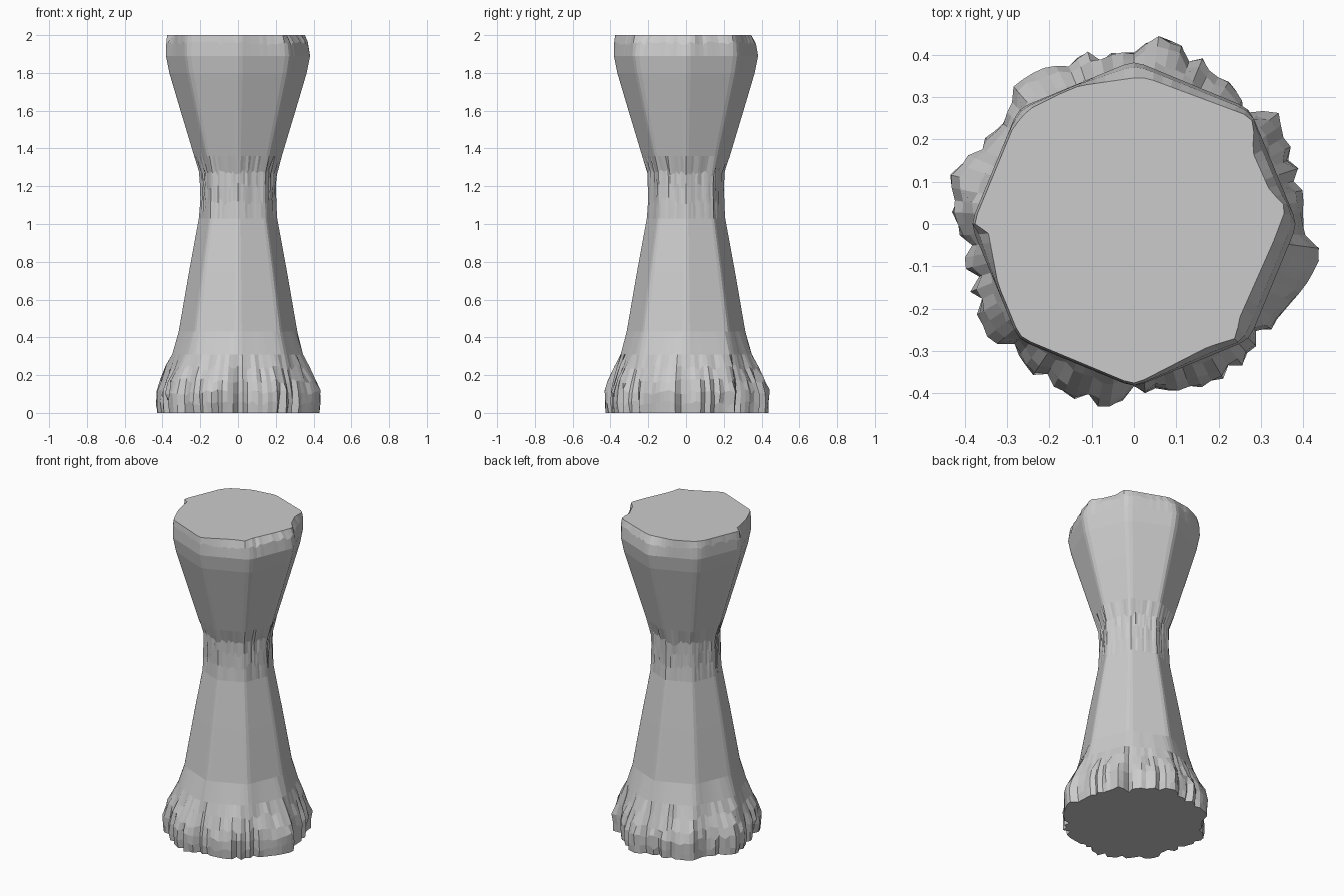
import bpy, bmesh, math, random

if "Cube" in bpy.data.objects:
    bpy.data.objects.remove(bpy.data.objects["Cube"])

random.seed(7)
COLS = 96

# Octagon body profile: (height, corner radius)
PROFILE = [(0.0, .405), (.05, .41), (.11, .41), (.17, .395), (.24, .37), (.31, .35),
           (.43, .318), (.75, .262), (1.03, .21), (1.12, .204), (1.2, .204),
           (1.27, .206), (1.36, .235), (1.6, .308), (1.8, .368), (1.89, .386),
           (1.96, .386), (2.0, .38)]

# Broken outline of the foot, and of the flat top
FOOT = [(.045, .445), (.14, .415), (.19, .345), (.23, .33), (.27, .27), (.32, .285),
        (.36, .23), (.395, .1), (.4, -.03), (.435, -.05), (.44, -.075), (.4, -.155),
        (.29, -.285), (.26, -.335), (.17, -.38), (0, -.405), (-.04, -.42), (-.055, -.445),
        (-.14, -.41), (-.24, -.35), (-.29, -.275), (-.33, -.285), (-.355, -.25),
        (-.39, -.15), (-.41, -.01), (-.44, .05), (-.43, .12), (-.35, .2), (-.3, .25),
        (-.28, .34), (-.19, .375), (-.1, .405), (0, .4)]
TOP = [(0, .345), (-.14, .325), (-.25, .27), (-.3, .21), (-.39, -.01), (-.345, -.015),
       (-.3, -.255), (0, -.38), (.175, -.29), (.24, -.27), (.25, -.22), (.33, -.04),
       (.36, .04), (.32, .08), (.28, .17), (.285, .25), (.03, .345)]


def outline_radius(points, angle):
    """Radius of a star-shaped outline in one direction."""
    polar = sorted((math.atan2(y, x) % math.tau, math.hypot(x, y)) for x, y in points)
    polar = [(polar[-1][0] - math.tau, polar[-1][1])] + polar + [(polar[0][0] + math.tau, polar[0][1])]
    for (a0, r0), (a1, r1) in zip(polar, polar[1:]):
        if a0 <= angle <= a1:
            return r0 * r1 * math.sin(a1 - a0) / (
                r0 * math.sin(angle - a0) + r1 * math.sin(a1 - angle))


def octagon(angle):
    local = angle % (math.pi / 4) - math.pi / 8
    return min(math.cos(math.pi / 8) / math.cos(local), .988)


# Splits in the foot: column -> (height, depth)
splits = {c: (random.uniform(.1, .26), random.uniform(.015, .04))
          for c in random.sample(range(COLS), 24)}

bm = bmesh.new()
rings = []
for z, radius in PROFILE:
    ring = []
    for c in range(COLS):
        a = math.tau * c / COLS
        r = radius * octagon(a)
        height = z
        if z < .43:
            # flare into the ragged foot
            t = max(0, min(1, (.43 - z) / .33))
            foot = outline_radius(FOOT, a) * (radius / .41)
            r += (foot - r) * t * t * (3 - 2 * t)
            top, depth = splits.get(c, (0, 0))
            if z < top:
                r -= depth * (1 - .5 * z / top)
            if 0 < z < .3:
                r += random.uniform(-.005, .005)
                height += random.uniform(-.015, .015)
        elif 1.05 < z < 1.3:
            # hacked waist
            r += random.uniform(-.004, .004)
            height += random.uniform(-.02, .02)
        elif z > 1.9:
            # chipped rim
            cap = min(outline_radius(TOP, a), r)
            r += (cap - r) * (1 if z == 2.0 else .3)
            if z < 2.0:
                height += random.uniform(-.015, .01)
        ring.append(bm.verts.new((r * math.cos(a), r * math.sin(a), height)))
    rings.append(ring)

# Walls and end caps
for low, high in zip(rings, rings[1:]):
    for c in range(COLS):
        n = (c + 1) % COLS
        bm.faces.new((low[c], low[n], high[n], high[c]))
bm.faces.new(rings[-1])
bm.faces.new(rings[0][::-1])
bmesh.ops.recalc_face_normals(bm, faces=bm.faces)

mesh = bpy.data.meshes.new("carved_stump_pillar")
bm.to_mesh(mesh)
bm.free()
pillar = bpy.data.objects.new("carved_stump_pillar", mesh)
bpy.context.collection.objects.link(pillar)
